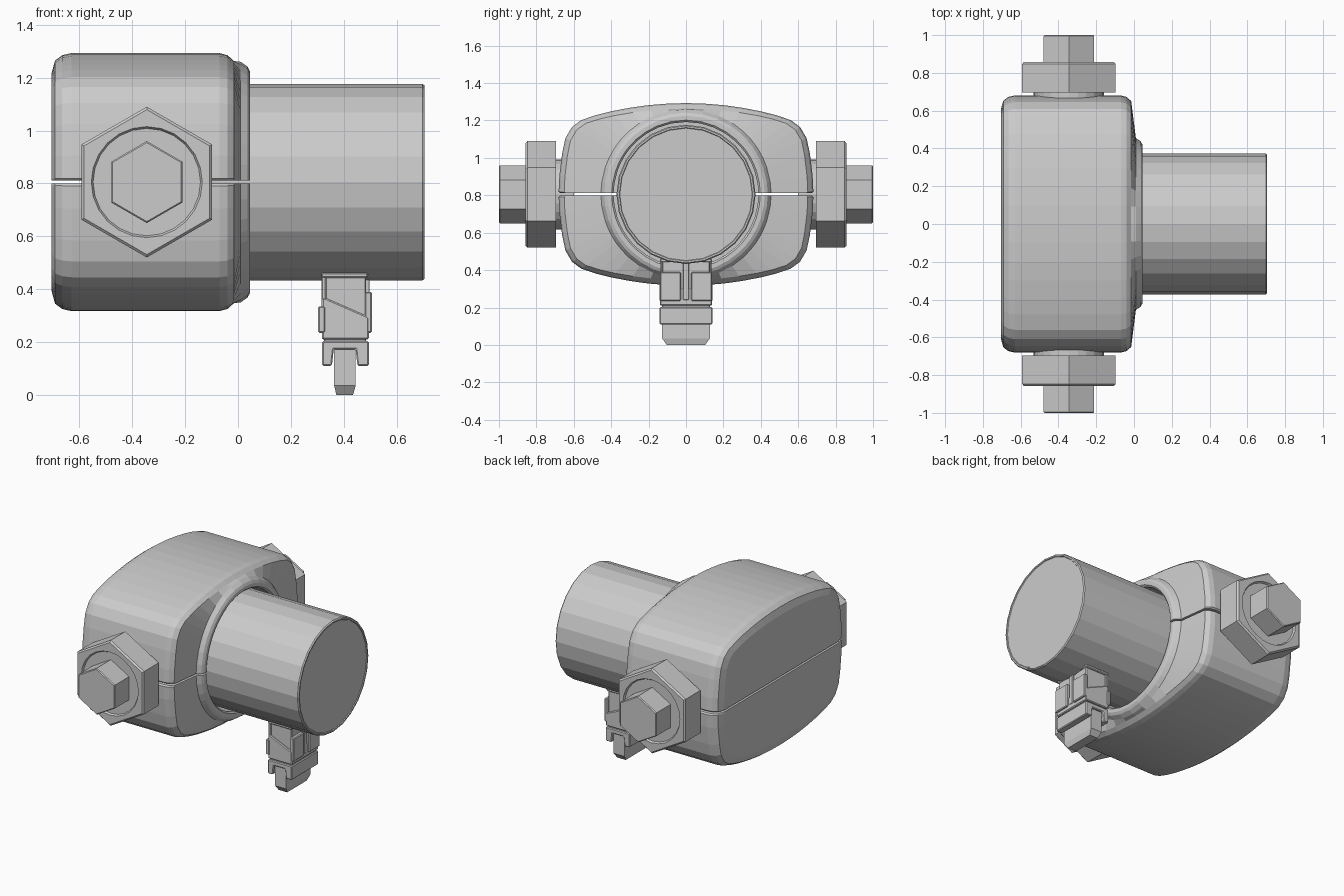
import bpy, bmesh, math

if "Cube" in bpy.data.objects:
    bpy.data.objects.remove(bpy.data.objects["Cube"])

CZ = 0.805          # height of the main axis
BX = -0.345         # bolt position along x


def make(name, verts, faces, bevel=0):
    me = bpy.data.meshes.new(name)
    me.from_pydata(verts, [], faces)
    bm = bmesh.new()
    bm.from_mesh(me)
    bmesh.ops.recalc_face_normals(bm, faces=bm.faces)
    bm.to_mesh(me)
    bm.free()
    ob = bpy.data.objects.new(name, me)
    bpy.context.collection.objects.link(ob)
    if bevel:
        m = ob.modifiers.new("edge", 'BEVEL')
        m.width, m.segments, m.limit_method = bevel, 1, 'ANGLE'
    return ob


def loft(name, rings, closed=True):
    """Skin equal-length rings and cap both ends; open rings also get a flat seam face."""
    n, k = len(rings[0]), len(rings)
    verts = [p for r in rings for p in r]
    faces = [list(range(n)), list(range((k - 1) * n, k * n))]
    for i in range(k - 1):
        for j in range(n if closed else n - 1):
            q = (j + 1) % n
            faces.append([i * n + j, i * n + q, (i + 1) * n + q, (i + 1) * n + j])
    if not closed:
        faces.append([i * n for i in range(k)] + [i * n + n - 1 for i in reversed(range(k))])
    return make(name, verts, faces)


# clamp housing: two mirrored halves with a thin seam
quarter = [(.672, .006), (.681, .014), (.677, .10), (.662, .22), (.645, .30), (.61, .36),
           (.56, .397), (.48, .424), (.4, .444), (.3, .463), (.2, .477), (.1, .485), (0, .488)]
outline = quarter + [(-y, z) for y, z in quarter[-2::-1]]
# (x, inset from outline) then (x, radius) for the round collar and bore
shell = [(-.705, .075), (-.692, .028), (-.665, .008), (-.63, 0),
         (-.07, 0), (-.04, .008), (-.015, .03)]
collar = [(.01, .455), (.036, .437), (.045, .42), (.045, .397), (.035, .387), (-.25, .387)]


def half_ring(x, sign, inset=None, radius=None):
    pts = []
    for y, z in outline:
        r = math.hypot(y, z)
        s = (radius if radius else r - inset) / r
        pts.append((x, y * s, CZ + sign * max(z * s, .006)))
    return pts


for name, sign in (("upper_housing", 1), ("lower_housing", -1)):
    loft(name, [half_ring(x, sign, inset=d) for x, d in shell] +
         [half_ring(x, sign, radius=r) for x, r in collar], closed=False)


# pipe stub with a slim end rim
def circle_x(x, r, n=24):
    return [(x, r * math.cos(2 * math.pi * i / n), CZ + r * math.sin(2 * math.pi * i / n))
            for i in range(n)]


loft("pipe", [circle_x(x, r) for x, r in
              ((-.24, .372), (.698, .372), (.705, .366), (.705, .357), (.7, .354))])


# side bolts: neck, hex nut with round recess, hex head
def ring_y(y, r, hexa, n=24):
    pts = []
    for i in range(n):
        a = 2 * math.pi * i / n
        s = r
        if hexa:
            s = r * math.cos(math.pi / 6) / math.cos((a + math.pi / 6) % (math.pi / 3) - math.pi / 6)
        pts.append((BX + s * math.cos(a), y, CZ + s * math.sin(a)))
    return pts


bolt_parts = {
    "neck": [(.6, .187, 0), (.71, .187, 0)],
    "nut": [(.695, .285, 1), (.848, .285, 1), (.858, .274, 1), (.858, .21, 0), (.846, .203, 0)],
    "head": [(.83, .155, 1), (.994, .155, 1), (1.0, .149, 1)],
}
for side, s in (("front", -1), ("back", 1)):
    for part, prof in bolt_parts.items():
        loft(f"{side}_bolt_{part}", [ring_y(s * y, r, h) for y, r, h in prof])


# connector under the pipe, made of prisms across y
def prism(name, poly, half, bevel=.005, y=0):
    n = len(poly)
    verts = [(x, y + s * half, z) for s in (-1, 1) for x, z in poly]
    faces = [list(range(n)), list(range(n, 2 * n))]
    faces += [[i, (i + 1) % n, n + (i + 1) % n, n + i] for i in range(n)]
    return make(name, verts, faces, bevel)


def box(name, x0, x1, z0, z1, half, bevel=.005, y=0):
    return prism(name, [(x0, z0), (x1, z0), (x1, z1), (x0, z1)], half, bevel, y)


box("connector_core", .325, .485, .19, .46, .128)
box("connector_top_rim", .315, .492, .442, .462, .138)
prism("connector_sleeve", [(.318, .21), (.495, .21), (.495, .295), (.335, .365), (.318, .365)], .139)
box("connector_left_plate", .303, .33, .235, .335, .143)
for s in (-1, 1):
    box("connector_right_plate", .48, .507, .235, .39, .055, y=s * .083)
    box("connector_side_rail", .315, .335, .33, .45, .055, y=s * .08)
box("connector_center_rib", .47, .498, .24, .445, .016, .003)
prism("connector_foot", [(.318, .11), (.355, .11), (.362, .172), (.445, .172), (.452, .11),
                         (.495, .11), (.495, .203), (.318, .203)], .141)

# tapered tab at the bottom
tab = [(.0, .372, .435, .103), (.035, .364, .445, .128), (.19, .364, .445, .128)]
loft("connector_tab", [[(x0, -h, z), (x1, -h, z), (x1, h, z), (x0, h, z)] for z, x0, x1, h in tab])
